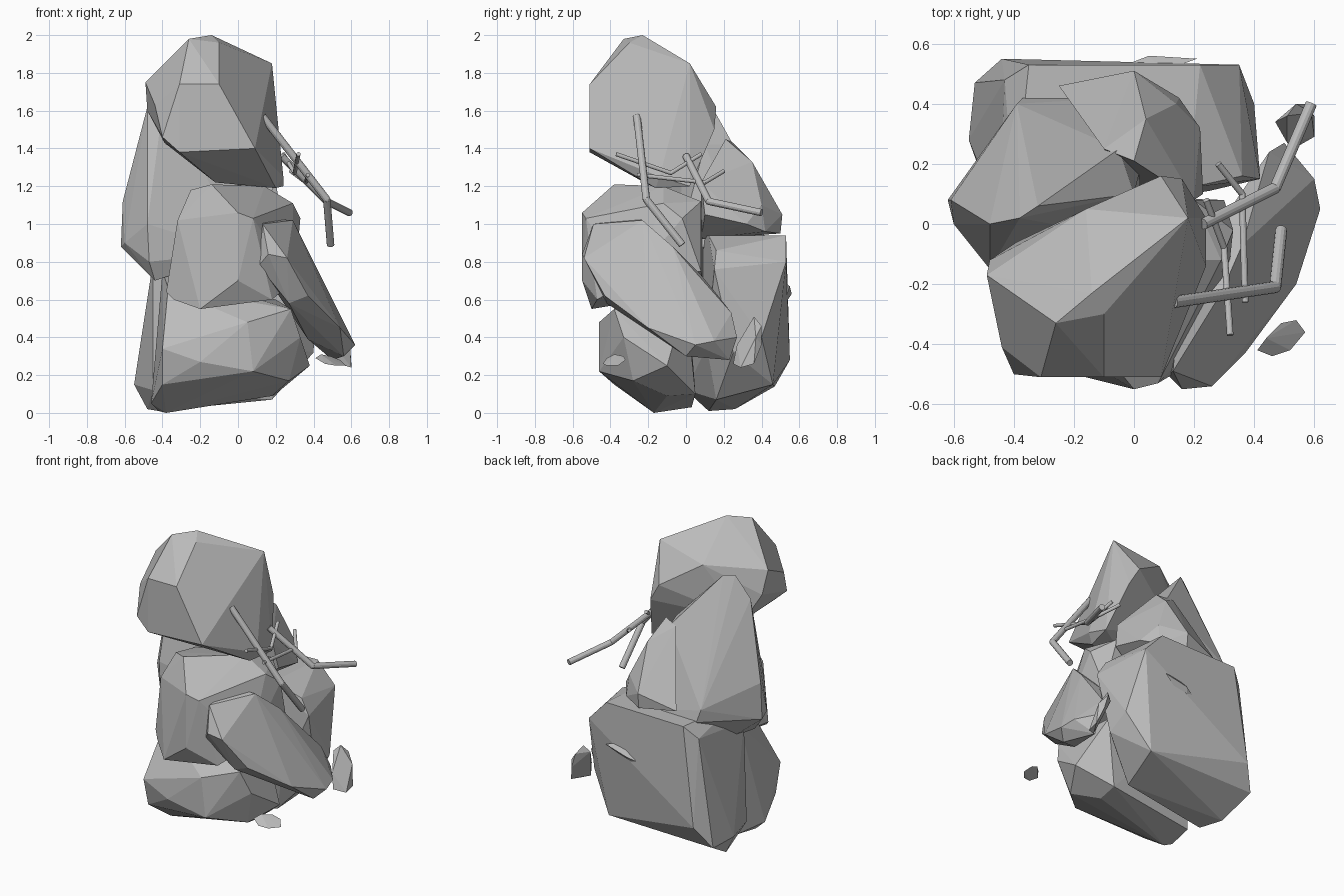
import bpy, bmesh, math
from mathutils import Vector

stone = bpy.data.materials.new("stone_grey")
stone.diffuse_color = (0.5, 0.5, 0.5, 1)


def finish(name, bm):
    me = bpy.data.meshes.new(name)
    bmesh.ops.recalc_face_normals(bm, faces=bm.faces)
    bm.to_mesh(me)
    bm.free()
    me.materials.append(stone)
    ob = bpy.data.objects.new(name, me)
    bpy.context.collection.objects.link(ob)
    return ob


def rock(name, corners):
    """Faceted boulder: convex hull of its main corners, near-flat facets merged."""
    bm = bmesh.new()
    for c in corners:
        bm.verts.new(c)
    res = bmesh.ops.convex_hull(bm, input=bm.verts)
    junk = {e for e in res["geom_interior"] + res["geom_unused"]
            if isinstance(e, bmesh.types.BMVert)}
    bmesh.ops.delete(bm, geom=list(junk), context='VERTS')
    bmesh.ops.dissolve_limit(bm, angle_limit=math.radians(3),
                             verts=bm.verts, edges=bm.edges)
    return finish(name, bm)


def twig(name, path, radius):
    """Bent stick: one round segment per pair of points, ball at the bend."""
    bm = bmesh.new()
    pts = [Vector(p) for p in path]
    for a, b in zip(pts, pts[1:]):
        d = b - a
        m = d.to_track_quat('Z', 'Y').to_matrix().to_4x4()
        m.translation = (a + b) / 2
        bmesh.ops.create_cone(bm, cap_ends=True, segments=12, radius1=radius,
                              radius2=radius, depth=d.length, matrix=m)
    for p in pts[1:-1]:
        g = bmesh.ops.create_icosphere(bm, subdivisions=2, radius=radius)
        bmesh.ops.translate(bm, verts=g["verts"], vec=p)
    return finish(name, bm)


# Top boulder
rock("top_boulder", [
    (-.14, -.23, 2.0), (-.26, -.33, 1.98), (-.10, -.30, 1.96), (-.49, -.17, 1.75),
    (-.48, -.12, 1.60), (-.44, -.41, 1.63), (-.40, -.50, 1.46), (-.31, -.51, 1.74),
    (-.31, -.51, 1.38), (.09, -.51, 1.40), (-.10, -.51, 1.74), (.18, .02, 1.85),
    (.24, -.14, 1.25), (.24, .02, 1.20), (.16, .15, 1.50), (.09, .16, 1.62),
    (-.16, .05, 1.78), (-.39, -.06, 1.43), (-.12, -.22, 1.22), (.20, -.16, 1.19)])

# Tall slab at the back left
rock("tall_back_slab", [
    (-.48, .0, 1.62), (-.38, .02, 1.76), (-.32, .06, 1.76), (-.20, .18, 1.54),
    (-.05, .25, 1.42), (.0, .10, 1.42), (-.62, .08, .88), (-.61, .08, 1.12),
    (-.60, .0, .90), (-.47, -.15, .80), (-.44, -.10, .70), (-.42, .12, .72),
    (-.39, .40, 1.0), (-.37, .42, .92), (-.05, .42, .92), (.05, .30, .92),
    (.0, -.05, .85), (-.48, -.15, 1.0)])

# Small slab leaning beside it
rock("small_back_slab", [
    (-.25, .46, .98), (.0, .51, 1.05), (.0, .50, .95), (.15, .42, .96),
    (.22, .32, 1.0), (.23, .10, 1.05), (.20, .08, 1.22), (-.10, .25, 1.43),
    (.0, .21, 1.45), (.04, .35, 1.33), (.05, .08, .92), (.14, .40, 1.1)])

# Middle boulder facing front
rock("middle_boulder", [
    (-.14, -.38, 1.21), (.14, -.12, 1.20), (-.25, -.30, 1.18), (.29, -.12, 1.11),
    (.33, -.02, 1.03), (-.32, -.36, 1.02), (.0, -.55, 1.06), (.08, -.53, 1.03),
    (-.38, -.33, .64), (-.34, -.37, .60), (-.20, -.50, .55), (.18, -.47, .60),
    (.0, -.55, .70), (.30, -.30, .70), (-.30, .10, .65), (.30, .08, .75),
    (-.28, .10, 1.08), (.20, .08, 1.12)])

# Front base boulder
rock("front_base_boulder", [
    (-.42, -.14, .01), (-.38, -.17, .0), (-.46, -.18, .05), (-.40, -.38, .15),
    (-.40, -.43, .34), (-.20, -.46, .27), (.28, -.38, .55), (.33, -.33, .40),
    (.27, -.28, .17), (.18, -.10, .09), (.08, -.46, .22), (.38, -.10, .25),
    (.20, .05, .10), (-.37, -.24, .66), (.20, .0, .60), (-.40, .0, .75),
    (.05, -.46, .48), (-.40, .03, .03)])

# Back base boulder
rock("back_base_boulder", [
    (-.55, .28, .15), (-.53, .47, .14), (-.48, .26, .02), (-.42, .12, .01),
    (-.44, .55, .28), (-.43, .48, .85), (-.40, .06, .92), (-.45, .03, .80),
    (-.35, .53, .93), (.22, .53, .94), (.35, .53, .80), (.36, .16, .86),
    (.42, .15, .76), (.40, .40, .40), (.25, .46, .15), (.18, .16, .07),
    (.18, .12, .94), (.40, .25, .32), (-.45, .0, .12), (.25, .11, .35)])

# Boulder leaning on the right
rock("right_leaning_boulder", [
    (.13, -.49, 1.0), (.11, -.50, .78), (.16, -.55, .84), (.26, -.54, .82),
    (.29, -.23, 1.02), (.15, -.25, 1.03), (.36, -.07, .88), (.27, -.42, .58),
    (.37, -.43, .62), (.54, -.20, .45), (.62, .05, .36), (.60, .15, .38),
    (.50, .27, .40), (.45, .24, .53), (.50, .23, .28), (.56, .0, .30),
    (.37, -.12, .39), (.34, .08, .73)])

# Loose shards
rock("upright_shard", [
    (.53, .25, .26), (.60, .29, .24), (.60, .36, .26), (.57, .40, .36),
    (.54, .40, .46), (.51, .36, .51), (.47, .34, .47), (.51, .27, .36), (.59, .37, .40)])
rock("flat_shard", [
    (.41, -.42, .29), (.46, -.44, .26), (.52, -.42, .25), (.57, -.36, .25),
    (.54, -.32, .28), (.49, -.33, .30), (.44, -.38, .31)])
rock("back_shard", [
    (.05, .56, .63), (.21, .55, .67), (-.08, .51, .58), (.0, .50, .54), (.10, .51, .70)])

# Twigs wedged between the stones
twig("upper_front_twig", [(.13, -.26, 1.57), (.47, -.21, 1.13), (.49, -.02, .89)], .02)
twig("upper_back_twig", [(.23, .0, 1.36), (.47, .12, 1.12), (.59, .40, 1.06)], .019)
twig("inner_twig", [(.32, -.37, 1.37), (.30, -.08, 1.27), (.24, .08, 1.37)], .011)
twig("outer_twig", [(.37, -.26, 1.26), (.36, .10, 1.22), (.28, .20, 1.28)], .011)
